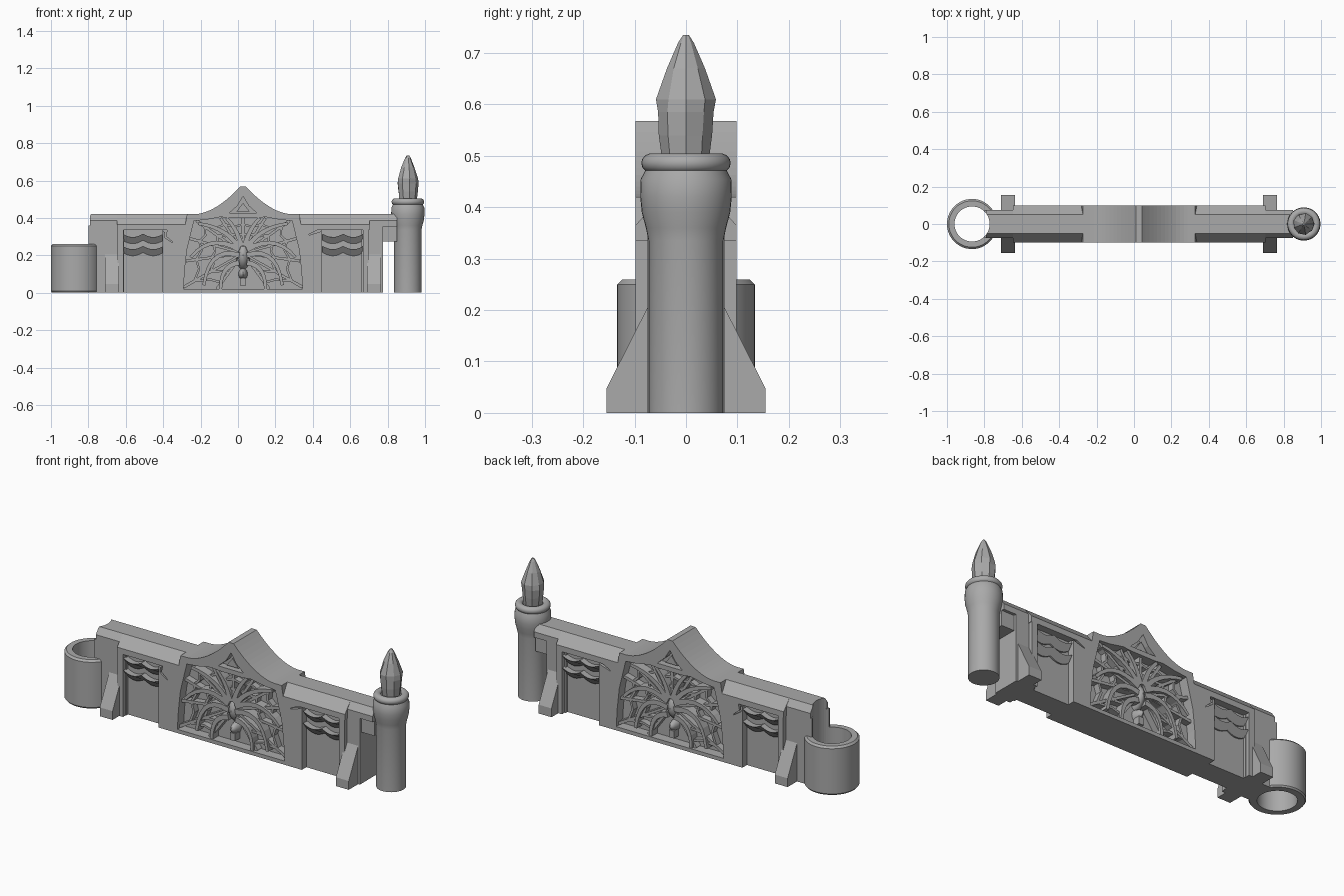
import bpy, bmesh, math, random
from mathutils import Vector

random.seed(4)
if "Cube" in bpy.data.objects:
    bpy.data.objects.remove(bpy.data.objects["Cube"], do_unlink=True)

stone = bpy.data.materials.new("grey stone")
GREY = (0.40, 0.40, 0.40, 1)
stone.diffuse_color = GREY
stone.use_nodes = True
stone.node_tree.nodes["Principled BSDF"].inputs["Base Color"].default_value = GREY

CX = 0.027      # middle of the decorated wall
D = 0.098       # half depth of the thick wall parts


def finish(name, bm):
    bmesh.ops.recalc_face_normals(bm, faces=bm.faces)
    me = bpy.data.meshes.new(name)
    bm.to_mesh(me)
    bm.free()
    ob = bpy.data.objects.new(name, me)
    me.materials.append(stone)
    bpy.context.collection.objects.link(ob)
    return ob


def prism(name, pts, lo, hi, axis="y"):
    """Extrude a flat outline along y (outline in x,z) or x (outline in y,z)."""
    bm = bmesh.new()
    rings = []
    for d in (lo, hi):
        rings.append([bm.verts.new((a, d, b) if axis == "y" else (d, a, b)) for a, b in pts])
    n = len(pts)
    bm.faces.new(rings[0])
    bm.faces.new(rings[1])
    for i in range(n):
        j = (i + 1) % n
        bm.faces.new((rings[0][i], rings[0][j], rings[1][j], rings[1][i]))
    return finish(name, bm)


def box(name, x0, x1, half, z0, z1):
    return prism(name, [(x0, z0), (x1, z0), (x1, z1), (x0, z1)], -half, half)


def lathe(name, profile, x, sides, jitter=0.0, closed=False):
    """Turn a (radius, z) profile about a vertical axis at x."""
    bm = bmesh.new()
    rings = []
    for r, z in profile:
        ring = []
        for i in range(sides):
            a = math.tau * i / sides
            k = r * (1 + random.uniform(-jitter, jitter))
            ring.append(bm.verts.new((x + k * math.cos(a), k * math.sin(a), z)))
        rings.append(ring)
    pairs = list(zip(rings, rings[1:]))
    if closed:
        pairs.append((rings[-1], rings[0]))
    else:
        bm.faces.new(rings[0])
        bm.faces.new(rings[-1])
    for a, b in pairs:
        for i in range(sides):
            j = (i + 1) % sides
            bm.faces.new((a[i], a[j], b[j], b[i]))
    return finish(name, bm)


def activate(ob):
    bpy.ops.object.select_all(action="DESELECT")
    ob.select_set(True)
    bpy.context.view_layer.objects.active = ob


def smooth(ob):
    activate(ob)
    bpy.ops.object.shade_smooth_by_angle(angle=math.radians(35))


def cut(ob, cutter):
    mod = ob.modifiers.new("cut", "BOOLEAN")
    mod.operation, mod.solver, mod.object = "DIFFERENCE", "EXACT", cutter
    activate(ob)
    bpy.ops.object.modifier_apply(modifier=mod.name)
    bpy.data.objects.remove(cutter, do_unlink=True)


def ribbon(path, w0, w1):
    """Tapered band outline following a path in x,z."""
    pts = [Vector(p) for p in path]
    left, right = [], []
    for i, p in enumerate(pts):
        t = (pts[min(i + 1, len(pts) - 1)] - pts[max(i - 1, 0)]).normalized()
        w = w0 + (w1 - w0) * i / (len(pts) - 1)
        n = Vector((-t.y, t.x)) * w / 2
        left.append(tuple(p + n))
        right.append(tuple(p - n))
    return left + right[::-1]


def curve(p, q, r, n=7):
    """Bend from p through the pull of q to r."""
    p, q, r = Vector(p), Vector(q), Vector(r)
    return [tuple(p * (1 - t) ** 2 + q * 2 * t * (1 - t) + r * t * t)
            for t in (i / n for i in range(n + 1))]


def gable(base, width, height, z, n=12):
    """Concave sided peak, from right foot to left foot."""
    side = [(base + (width - base) * i / n, z + height * (i / n) ** 1.8) for i in range(n + 1)]
    return [(CX + u, v) for u, v in side] + [(CX - u, v) for u, v in side[::-1]]


# Centre block with concave gable and carved opening
outline = [(CX - 0.43, 0), (CX + 0.42, 0), (CX + 0.42, 0.36), (CX + 0.31, 0.36), (CX + 0.30, 0.42)]
outline += gable(0.26, 0.015, 0.148, 0.42)
outline += [(CX - 0.30, 0.42), (CX - 0.31, 0.36), (CX - 0.43, 0.36)]
centre = prism("centre_block", outline, -D, D)
half = [(0.318, 0.02), (0.312, 0.12), (0.30, 0.23), (0.262, 0.385), (0.20, 0.39), (0.12, 0.405), (0.07, 0.40)]
opening = [(CX + u, z) for u, z in half] + [(CX - u, z) for u, z in half[::-1]]
cut(centre, prism("opening_cutter", opening, -0.2, 0.2))
vent = [(CX + 0.075, 0.425), (CX + 0.03, 0.465), (CX, 0.515), (CX - 0.03, 0.465), (CX - 0.075, 0.425)]
cut(centre, prism("vent_cutter", vent, -0.2, 0.2))
box("opening_back", CX - 0.33, CX + 0.33, 0.045, 0.01, 0.41)
prism("vent_back", [(CX - 0.09, 0.41), (CX + 0.09, 0.41), (CX, 0.53)], -0.06, 0.06)
prism("vent_inner_triangle", [(CX - 0.035, 0.435), (CX + 0.035, 0.435), (CX, 0.48)], -0.085, 0.085)

# Web strands behind the spider
hub = Vector((CX, 0.21))
ends = [(0.318, 0.03), (0.305, 0.17), (0.285, 0.29), (0.25, 0.385), (0.12, 0.40), (0.0, 0.40)]
ends = [Vector((CX + u, z)) for u, z in ends]
for s in (1, -1):
    rim = [Vector((CX + s * (p.x - CX), p.y)) for p in ends] 
    rim.insert(0, Vector((CX + s * 0.14, 0.02)))
    for p in rim:
        prism("web_strand", ribbon([hub, p], 0.012, 0.016), -0.08, 0.08)
    for a, b in zip(rim, rim[1:]):
        for f in (0.55, 0.82):
            p, q = hub.lerp(a, f), hub.lerp(b, f)
            mid = hub.lerp((p + q) / 2, 0.92)
            prism("web_cross_strand", ribbon([p, mid, q], 0.012, 0.012), -0.078, 0.078)

# Spider: legs on both halves, then body
LEGS = [((0.01, 0.25), (0.03, 0.34), (0.09, 0.40)),
        ((0.02, 0.24), (0.09, 0.35), (0.24, 0.37)),
        ((0.02, 0.23), (0.17, 0.32), (0.28, 0.19)),
        ((0.02, 0.20), (0.18, 0.25), (0.21, 0.04)),
        ((0.02, 0.16), (0.12, 0.15), (0.12, 0.02))]
for s in (1, -1):
    for leg in LEGS:
        path = curve(*[(CX + s * u, z) for u, z in leg])
        prism("spider_leg", ribbon(path, 0.028, 0.016), -0.092, 0.092)
for name, z, rx, rz in (("spider_abdomen", 0.20, 0.045, 0.085), ("spider_head", 0.10, 0.028, 0.035)):
    bm = bmesh.new()
    bmesh.ops.create_uvsphere(bm, u_segments=20, v_segments=12, radius=1)
    for v in bm.verts:
        v.co = (CX + v.co.x * rx, v.co.y * D, z + v.co.z * rz)
    smooth(finish(name, bm))
box("spider_jaw", CX - 0.015, CX + 0.015, 0.085, 0.04, 0.08)

# Mirrored wings: recessed panel, pier, sloped coping, wavy bands, buttress
coping = [(-D, 0.335), (D, 0.335), (D, 0.365), (0.05, 0.42), (-0.05, 0.42), (-D, 0.365)]
for s, side in ((1, "left"), (-1, "right")):
    def span(a, b):
        return sorted((CX + s * a, CX + s * b))

    box(side + "_panel", *span(0.40, 0.66), 0.06, 0, 0.36)
    box(side + "_pier", *span(0.64, 0.672), D, 0, 0.35)
    prism(side + "_coping", coping, *span(0.295, 0.675), "x")
    for z in (0.315, 0.25):
        steps = [i / 16 for i in range(17)]
        top = [(CX + s * (0.425 + 0.22 * t), z - 0.018 * abs(math.sin(math.tau * t))) for t in steps]
        low = [(x, v - 0.035) for x, v in top[::-1]]
        band = prism(side + "_wavy_band", top + low, -0.094, 0.094)
        for i, v in enumerate(band.data.vertices):
            if i % 34 >= 17:
                v.co.y *= 0.72
    wedge = [(-0.155, 0), (0.155, 0), (0.155, 0.047), (0.075, 0.205), (-0.075, 0.205), (-0.155, 0.047)]
    prism(side + "_buttress", wedge, *span(0.662, 0.738), "x")

# Plain wall ends and their capping
cap = [(-0.075, 0.355), (0.075, 0.355), (0.075, 0.385), (0.05, 0.42), (-0.05, 0.42), (-0.075, 0.385)]
box("left_wall_end", 0.66, 0.775, 0.075, 0, 0.36)
box("left_arm", 0.76, 0.85, 0.06, 0.275, 0.36)
prism("left_end_cap", cap, 0.68, 0.85, "x")
wall_end = box("right_wall_end", -0.80, -0.61, 0.075, 0, 0.36)
end_cap = prism("right_end_cap", cap, -0.79, -0.64, "x")
for part in (wall_end, end_cap):
    cut(part, lathe("socket_cutter", [(0.094, -0.1), (0.094, 0.6)], -0.866, 48))

# Cracks in the stone
for path in ([(-0.43, 0.35), (-0.385, 0.33), (-0.39, 0.30), (-0.35, 0.27)],
             [(0.455, 0.345), (0.43, 0.33), (0.38, 0.31)]):
    for y in (D, -D):
        cut(centre, prism("crack_cutter", ribbon(path, 0.022, 0.004), y - 0.02, y + 0.02))

# Hinge socket ring
smooth(lathe("socket_ring", [(0.094, 0), (0.128, 0), (0.134, 0.008), (0.134, 0.25), (0.124, 0.26), (0.094, 0.26)],
             -0.866, 48, closed=True))

# Torch post with flared cup, rolled rim and faceted flame
PX = 0.908
smooth(lathe("torch_post", [(0.073, 0), (0.073, 0.335), (0.078, 0.36), (0.086, 0.39), (0.089, 0.42),
                            (0.088, 0.455), (0.08, 0.47), (0.075, 0.49)], PX, 40))
rim = [(0.067 + 0.02 * math.cos(a), 0.486 + 0.019 * math.sin(a)) for a in (math.tau * i / 14 for i in range(14))]
smooth(lathe("torch_rim", rim, PX, 40, closed=True))
lathe("torch_cup_floor", [(0.068, 0.48), (0.068, 0.495)], PX, 32)
lathe("flame", [(0.046, 0.485), (0.052, 0.54), (0.057, 0.585), (0.056, 0.61), (0.036, 0.67),
                (0.015, 0.72), (0.006, 0.735)], PX, 9, jitter=0.06)
